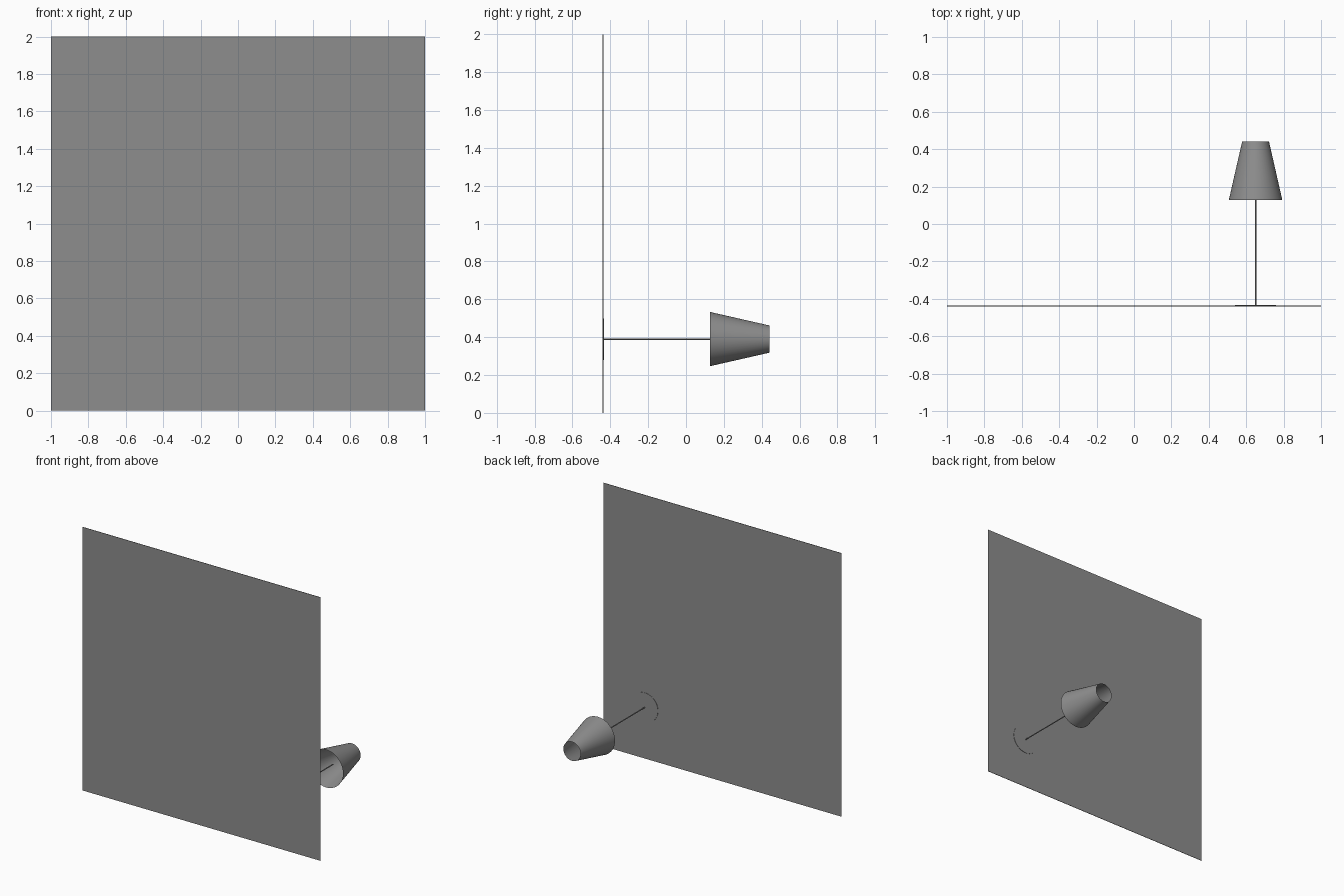
import bpy, math

if "Cube" in bpy.data.objects:
    bpy.data.objects.remove(bpy.data.objects["Cube"])

CX, CZ = 0.65, 0.39       # lamp axis, running along y
WALL_Y = -0.44            # outer face of the panel
WALL_T = 0.003            # panel thickness

# Dark grey used on every part
dark = bpy.data.materials.new("dark_grey")
dark.diffuse_color = (0.27, 0.27, 0.27, 1)
dark.use_nodes = True
dark.node_tree.nodes["Principled BSDF"].inputs["Base Color"].default_value = dark.diffuse_color


def finish(name):
    obj = bpy.context.object
    obj.name = name
    obj.data.materials.append(dark)
    return obj


def lathe_y(name, r1, r2, y1, y2, sides=48, fill='NGON'):
    """Cylinder or cone along +y, r1 at y1 and r2 at y2."""
    bpy.ops.mesh.primitive_cone_add(
        vertices=sides, radius1=r1, radius2=r2, depth=y2 - y1,
        end_fill_type=fill, location=(CX, (y1 + y2) / 2, CZ),
        rotation=(-math.pi / 2, 0, 0))
    bpy.ops.object.shade_smooth_by_angle(angle=math.radians(30))
    return finish(name)


# Large thin panel
bpy.ops.mesh.primitive_cube_add(size=1, location=(0, WALL_Y + WALL_T / 2, 1))
bpy.context.object.scale = (2, WALL_T, 2)
bpy.ops.object.transform_apply(location=False, rotation=False, scale=True)
finish("back_panel")

# Thin round lamp base against the panel
base_y = WALL_Y + WALL_T
lathe_y("lamp_base", 0.11, 0.11, base_y, base_y + 0.003)

# Slender stem ending inside the shade
lathe_y("lamp_stem", 0.004, 0.004, base_y + 0.002, 0.21, sides=16)

# Tapered shade, open at both ends
lathe_y("lamp_shade", 0.143, 0.072, 0.128, 0.44, fill='NOTHING')
